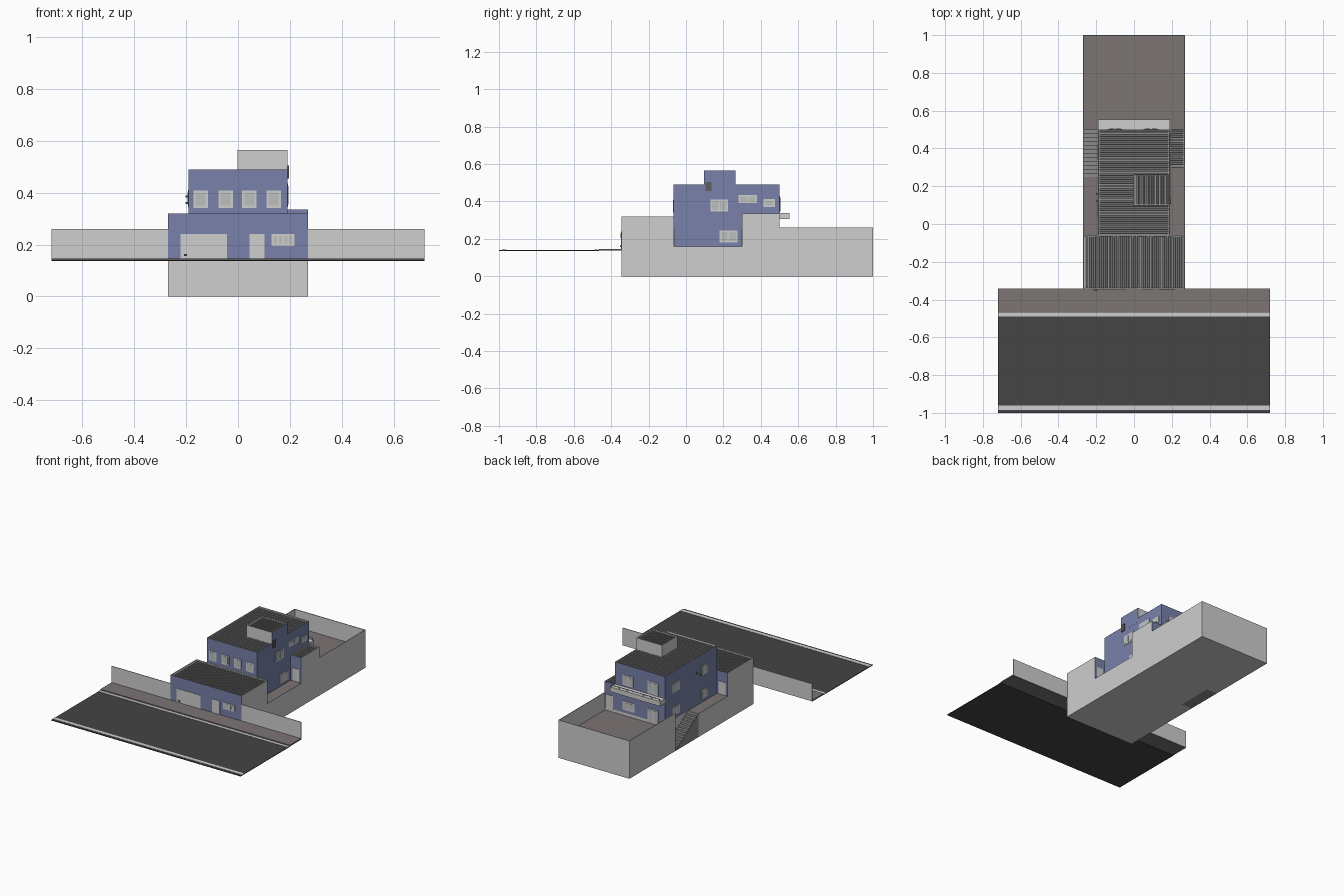
import bpy, bmesh
from mathutils import Vector

if "Cube" in bpy.data.objects:
    bpy.data.objects.remove(bpy.data.objects["Cube"])


def mat(name, r, g, b):
    m = bpy.data.materials.new(name)
    m.diffuse_color = (r, g, b, 1)
    m.use_nodes = True
    m.node_tree.nodes["Principled BSDF"].inputs["Base Color"].default_value = m.diffuse_color
    return m


LIGHT = mat("light_plaster", .62, .62, .62)
BLUE = mat("blue_paint", .19, .22, .40)
BROWN = mat("brown_paving", .20, .178, .172)
ROAD = mat("asphalt", .058, .058, .058)
TILE = mat("grey_roofing", .26, .26, .26)
GLASS = mat("pale_glass", .50, .53, .52)
METAL = mat("dark_metal", .12, .115, .11)


def finish(name, bm, mats):
    me = bpy.data.meshes.new(name)
    bm.to_mesh(me)
    bm.free()
    ob = bpy.data.objects.new(name, me)
    for m in mats:
        me.materials.append(m)
    bpy.context.collection.objects.link(ob)
    return ob


def cube(bm, lo, hi):
    lo, hi = Vector(lo), Vector(hi)
    r = bmesh.ops.create_cube(bm, size=1)
    for v in r["verts"]:
        v.co = Vector([(lo[i] + hi[i]) / 2 + v.co[i] * (hi[i] - lo[i]) for i in range(3)])
    bm.normal_update()


def box(name, x, y, z, m, top=None):
    bm = bmesh.new()
    cube(bm, (x[0], y[0], z[0]), (x[1], y[1], z[1]))
    for f in bm.faces:
        f.material_index = 1 if top and f.normal.z > .5 else 0
    return finish(name, bm, [m, top] if top else [m])


def tub(name, x, y, z, depth, rule):
    """Block with a sunken top, leaving a thin parapet; rule(normal) says which sides are blue."""
    bm = bmesh.new()
    cube(bm, (x[0], y[0], z[0]), (x[1], y[1], z[1]))
    for f in bm.faces:
        f.material_index = 1 if abs(f.normal.z) < .5 and rule(f.normal) else 0
    top = max(bm.faces, key=lambda f: f.normal.z)
    bmesh.ops.inset_individual(bm, faces=[top], thickness=.006)
    bmesh.ops.inset_individual(bm, faces=[top], thickness=.0003, depth=-depth)
    return finish(name, bm, [LIGHT, BLUE])


def ribbed(name, x, y, z, n, along_x, h=.008):
    """Corrugated roof sheet with n ribs."""
    a, b = (y, x) if along_x else (x, y)
    p = (a[1] - a[0]) / n
    prof = []
    for i in range(n):
        s = a[0] + i * p
        prof += [(s, 0), (s + .4 * p, 0), (s + .5 * p, h), (s + .9 * p, h)]
    prof.append((a[1], 0))
    bm = bmesh.new()
    rows = []
    for s, dz in prof:
        rows.append([bm.verts.new((t, s, z + dz) if along_x else (s, t, z + dz)) for t in b])
    for r, q in zip(rows, rows[1:]):
        bm.faces.new((r[0], r[1], q[1], q[0]))
    bm.normal_update()
    for f in bm.faces:
        if f.normal.z < 0:
            f.normal_flip()
    return finish(name, bm, [TILE])


def opening(name, axis, pos, sign, u, z, panes=0):
    """Framed window (panes > 0) or plain door leaf on a wall facing axis * sign."""
    def plate(n, uu, zz, d, m):
        w = sorted((pos - sign * .002, pos + sign * d))
        box(n, w if axis == "x" else uu, uu if axis == "x" else w, zz, m)
    plate(name, u, z, .003, LIGHT)
    e = .009
    w = (u[1] - u[0] - e) / panes if panes else 0
    for i in range(panes):
        s = u[0] + e + i * w
        plate(name + "_pane", (s, s + w - e), (z[0] + e, z[1] - e), .0045, GLASS)


# Street: road, gutters, pavement and boundary walls
W = (-.72, .72)
box("road", W, (-1, -.465), (.136, .14), ROAD)
box("near_gutter", W, (-.49, -.468), (.139, .142), LIGHT)
box("far_gutter", W, (-.985, -.96), (.139, .142), LIGHT)
box("pavement", W, (-.465, -.345), (.138, .147), BROWN)
for s, side in ((-1, "left"), (1, "right")):
    box(side + "_street_wall", sorted((s * .27, s * .72)), (-.345, -.341), (.14, .26), LIGHT)

# Plot base, side passages and back yard
P = (-.27, .27)
box("front_base", P, (-.345, -.065), (0, .14), LIGHT)
box("passage_base", P, (-.065, .25), (0, .16), LIGHT, BROWN)
box("middle_base", (-.19, .27), (.25, .50), (0, .16), LIGHT, BROWN)
box("yard_base", P, (.50, 1), (0, .14), LIGHT, BROWN)
for s, side in ((-1, "left"), (1, "right")):
    box(side + "_yard_wall", sorted((s * .27, s * .265)), (.50, 1), (.14, .26), LIGHT)
box("back_yard_wall", (-.265, .265), (.995, 1), (.14, .26), LIGHT)

# Side steps going down beside the house
N = 12
for i in range(N):
    box("step", (-.27, -.19), (.25 + .25 * i / N, .25 + .25 * (i + 1) / N),
        (0, .16 * (N - i - .5) / N), TILE)

# House volumes with parapets
tub("garage", P, (-.345, -.065), (.14, .32), .02, lambda n: abs(n.y) > .5)
tub("house", (-.19, .19), (-.0655, .50), (.16, .49), .018, lambda n: True)
tub("side_room", (.189, .27), (.30, .499), (.16, .335), .018, lambda n: abs(n.y) > .5)
tub("roof_tower", (-.002, .1903), (.097, .265), (.46, .565), .018, lambda n: n.x > .5)

# Corrugated roofs
ribbed("garage_roof", (-.263, .263), (-.338, -.067), .306, 26, False)
ribbed("house_roof", (-.183, .183), (-.058, .493), .477, 27, True)
ribbed("side_room_roof", (.191, .263), (.307, .492), .322, 9, True)
ribbed("tower_roof", (.005, .183), (.104, .258), .552, 10, False)

# Rear balcony with railing
box("balcony", (-.19, .19), (.50, .553), (.305, .338), LIGHT)
for i in range(7):
    x = -.185 + i * .37 / 6
    box("rail_post", (x - .001, x + .001), (.547, .549), (.338, .352), METAL)
box("rail", (-.187, .187), (.547, .549), (.350, .352), METAL)

# Front openings
for x in (-.144, -.048, .044, .137):
    opening("front_window", "y", -.0655, -1, (x - .028, x + .028), (.342, .408), 1)
opening("garage_door", "y", -.345, -1, (-.222, -.043), (.147, .24))
opening("front_door", "y", -.345, -1, (.045, .103), (.147, .24))
opening("front_low_window", "y", -.345, -1, (.13, .218), (.195, .24), 4)

# Right side openings
for u, z, n in (((.13, .225), (.345, .41), 2), ((.28, .38), (.392, .435), 2),
                ((.415, .475), (.37, .412), 1), ((.18, .275), (.18, .245), 2)):
    opening("right_window", "x", .19, 1, u, z, n)
box("meter_box", (.189, .196), (.105, .135), (.455, .505), METAL)

# Left side openings
for u, z, n in (((.34, .42), (.345, .41), 2), ((.04, .11), (.345, .41), 2),
                ((.04, .11), (.185, .245), 2), ((.34, .42), (.185, .245), 2)):
    opening("left_window", "x", -.19, -1, u, z, n)

# Rear openings, plus doors onto the passages
opening("yard_door", "y", .50, 1, (-.14, -.06), (.142, .24), 2)
opening("yard_window", "y", .50, 1, (.04, .13), (.18, .24), 2)
opening("balcony_door", "y", .50, 1, (-.14, -.06), (.34, .43), 2)
opening("balcony_window", "y", .50, 1, (.05, .13), (.35, .42), 2)
opening("side_room_back_door", "y", .499, 1, (.205, .255), (.16, .25))
opening("side_room_front_door", "y", .30, -1, (.205, .255), (.162, .25))
for s in (-1, 1):
    opening("garage_back_door", "y", -.065, 1, sorted((s * .205, s * .255)), (.162, .25))

# Small wall lamps
for x, y, z in ((-.198, .12, .36), (-.198, .16, .385), (-.205, -.35, .16)):
    box("wall_lamp", (x - .004, x + .008), (y - .004, y + .004), (z - .004, z + .004), METAL)
